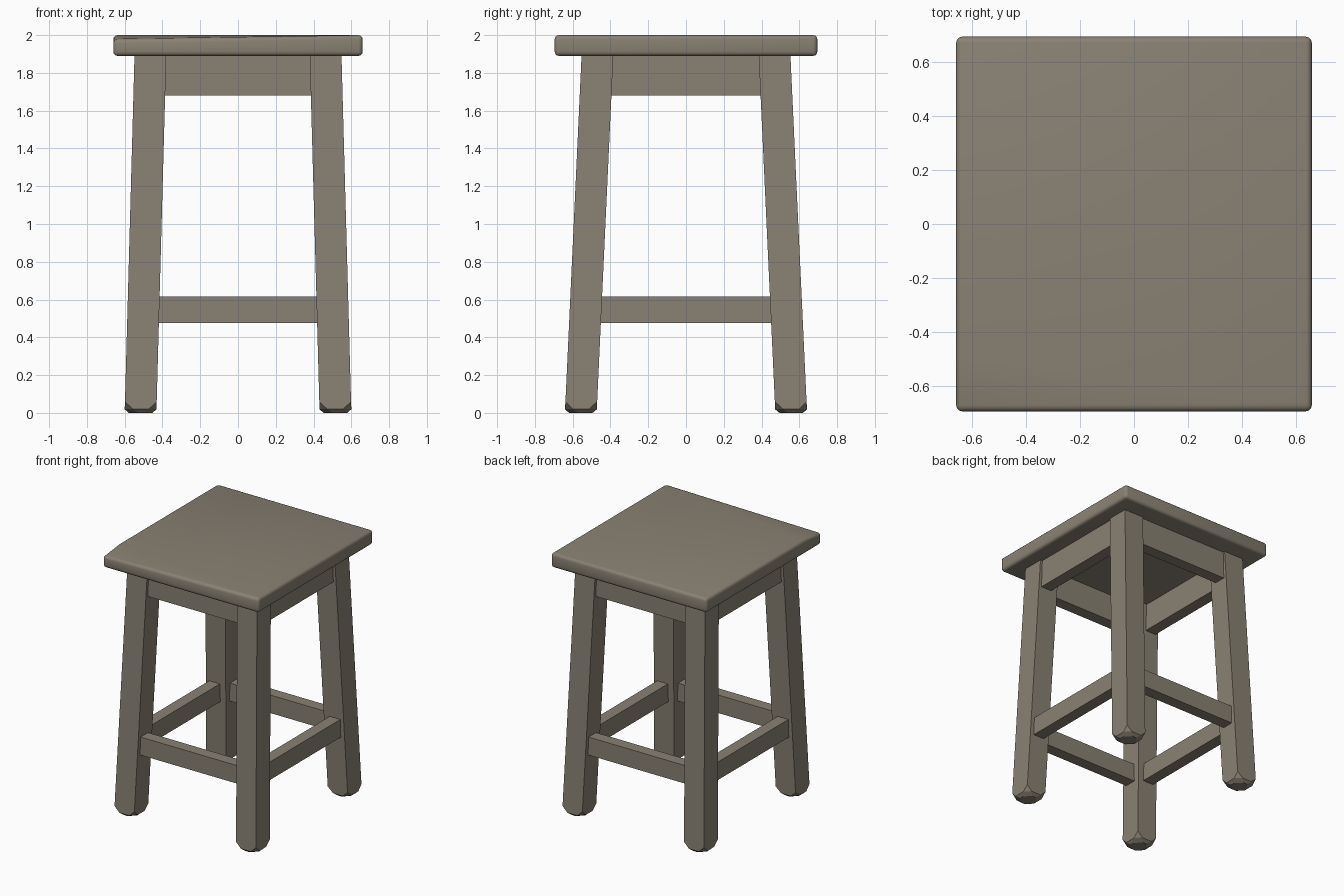
import bpy
import bmesh
import math
from mathutils import Vector

cube = bpy.data.objects.get("Cube")
if cube:
    bpy.data.objects.remove(cube, do_unlink=True)

wood = bpy.data.materials.new("weathered wood")
wood.use_nodes = True
COLOUR = (0.25, 0.22, 0.172, 1)
wood.diffuse_color = COLOUR
bsdf = wood.node_tree.nodes["Principled BSDF"]
bsdf.inputs["Base Color"].default_value = COLOUR
bsdf.inputs["Roughness"].default_value = 0.8


def add_object(name, bm):
    bmesh.ops.recalc_face_normals(bm, faces=bm.faces)
    mesh = bpy.data.meshes.new(name)
    bm.to_mesh(mesh)
    bm.free()
    mesh.materials.append(wood)
    obj = bpy.data.objects.new(name, mesh)
    bpy.context.collection.objects.link(obj)
    return obj


def box(low, high):
    """Box as a bmesh, from its lowest to its highest corner."""
    bm = bmesh.new()
    bmesh.ops.create_cube(bm, size=1)
    low, high = Vector(low), Vector(high)
    for v in bm.verts:
        v.co = (low + high) / 2 + v.co * (high - low)
    return bm


# Seat: rounded slab
SEAT_X, SEAT_Y, SEAT_BOTTOM = 0.66, 0.695, 1.89
bm = box((-SEAT_X, -SEAT_Y, SEAT_BOTTOM), (SEAT_X, SEAT_Y, 2))
bmesh.ops.bevel(bm, geom=bm.edges[:], offset=0.022, segments=3,
                profile=0.5, affect='EDGES')

# Worn front corner: crease the top and let the corner sink
crease_start = Vector((-SEAT_X, -0.5, 2))
crease_normal = Vector((-0.07, -0.56, 0)).normalized()
bmesh.ops.bisect_plane(bm, geom=bm.verts[:] + bm.edges[:] + bm.faces[:],
                       plane_co=crease_start, plane_no=crease_normal)
for v in bm.verts:
    if v.co.z > 1.95 and (v.co - crease_start).dot(crease_normal) > 0.001:
        v.co.z -= 0.02 * max(0, (0.15 - v.co.x) / 0.8)
seat = add_object("seat", bm)
bpy.ops.object.select_all(action='DESELECT')
seat.select_set(True)
bpy.context.view_layer.objects.active = seat
bpy.ops.object.shade_smooth_by_angle(angle=math.radians(40))

# Legs: square, splayed outwards, with worn chamfered feet
WIDTH = 0.168
TOP = Vector((0.548, 0.553))
FOOT = Vector((0.6, 0.641))


def outer(z):
    """Outer face positions of the legs at a height."""
    return FOOT.lerp(TOP, z / SEAT_BOTTOM)


for side, sx in (("left", 1), ("right", -1)):
    for end, sy in (("front", -1), ("back", 1)):
        bm = box((-WIDTH, -WIDTH, 0), (0, 0, SEAT_BOTTOM + 0.02))
        bmesh.ops.bevel(bm, geom=[v for v in bm.verts if v.co.z < 0.01],
                        offset=0.06, segments=1, affect='VERTICES')
        rim = [e for e in bm.edges
               if max(v.co.z for v in e.verts) < 0.001]
        bmesh.ops.bevel(bm, geom=rim, offset=0.022, segments=1,
                        affect='EDGES')
        for v in bm.verts:
            o = outer(v.co.z)
            v.co.x = (v.co.x + o.x) * sx
            v.co.y = (v.co.y + o.y) * sy
        add_object(f"{end}_{side}_leg", bm)


# Aprons and stretchers: bars between the legs, set back from their faces
def bars(kind, z0, z1, inset, thick):
    o = outer((z0 + z1) / 2)
    half_x, half_y = o.x - WIDTH + 0.02, o.y - WIDTH + 0.02
    for name, s in (("front", -1), ("back", 1)):
        y = sorted((s * (o.y - inset), s * (o.y - inset - thick)))
        add_object(f"{name}_{kind}",
                   box((-half_x, y[0], z0), (half_x, y[1], z1)))
    for name, s in (("right", -1), ("left", 1)):
        x = sorted((s * (o.x - inset), s * (o.x - inset - thick)))
        add_object(f"{name}_{kind}",
                   box((x[0], -half_y, z0), (x[1], half_y, z1)))


bars("apron", 1.68, SEAT_BOTTOM + 0.01, 0.02, 0.09)
bars("stretcher", 0.477, 0.615, 0.03, 0.09)
